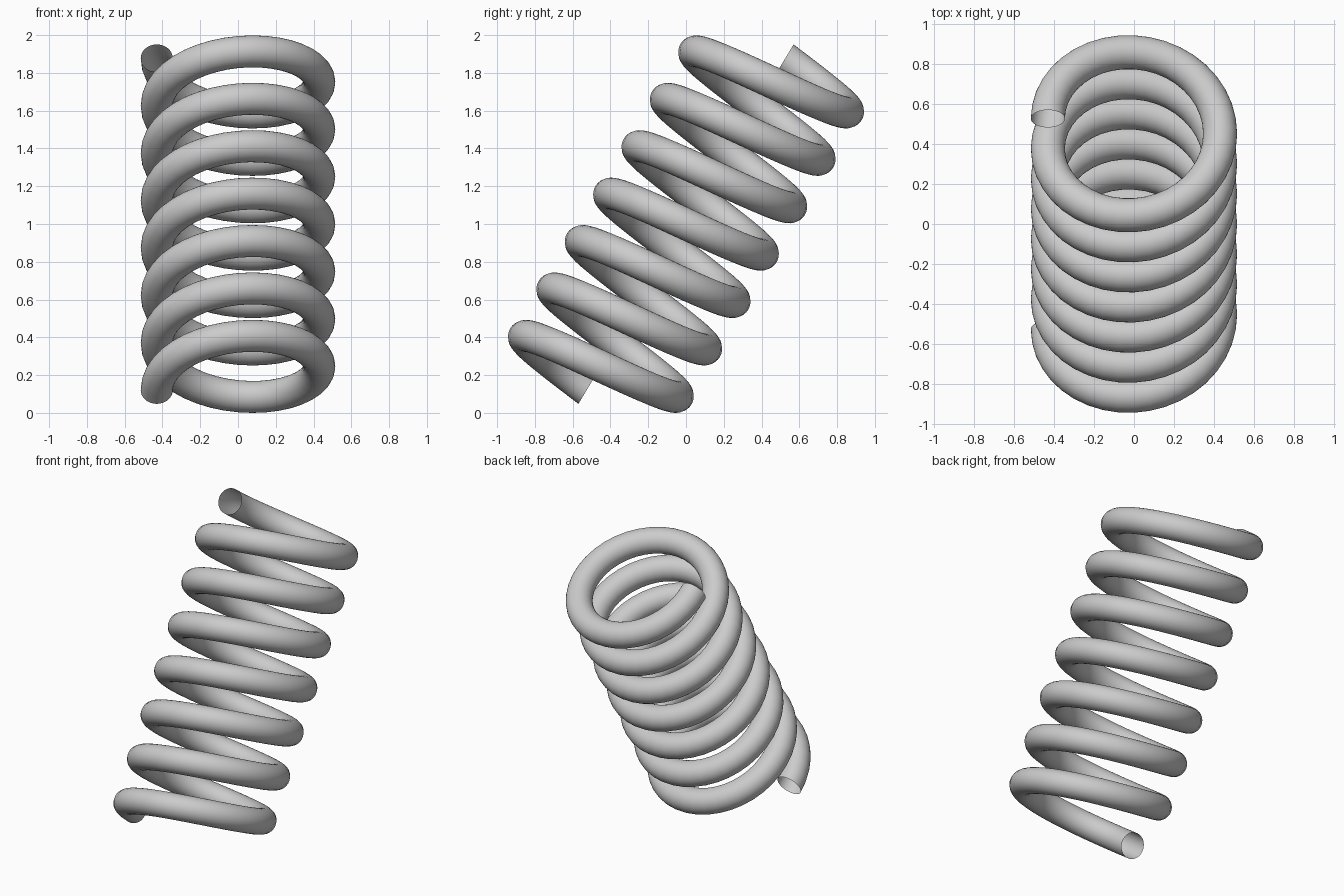
import bpy, bmesh
from math import sin, cos, pi, radians
from mathutils import Vector, Matrix

if "Cube" in bpy.data.objects:
    bpy.data.objects.remove(bpy.data.objects["Cube"])

COIL_R, WIRE_R = 0.43, 0.085
PITCH, TURNS = 0.2925, 7
STEPS, SIDES = 40, 32          # steps per turn, sides of the wire
TILT = radians(30.9)

bm = bmesh.new()


def wire_ring(turn):
    """Circle of wire in the radial plane at the given turn."""
    a = pi + 2 * pi * turn
    ring = []
    for j in range(SIDES):
        b = 2 * pi * j / SIDES
        rad = COIL_R + WIRE_R * cos(b)
        z = (turn - TURNS / 2) * PITCH + WIRE_R * sin(b)
        ring.append(bm.verts.new((rad * cos(a), rad * sin(a), z)))
    return ring


# open-ended coil swept around the axis
rings = [wire_ring(i / STEPS) for i in range(TURNS * STEPS + 1)]
for r0, r1 in zip(rings, rings[1:]):
    for j in range(SIDES):
        k = (j + 1) % SIDES
        bm.faces.new((r0[j], r1[j], r1[k], r0[k]))

# lean the coil towards the back and rest it on the floor
bm.transform(Matrix.Rotation(-TILT, 4, 'X'))
low = min(v.co.z for v in bm.verts)
bmesh.ops.translate(bm, verts=bm.verts, vec=Vector((0, 0, -low)))
bmesh.ops.recalc_face_normals(bm, faces=bm.faces)
for f in bm.faces:
    f.smooth = True

mesh = bpy.data.meshes.new("coil_spring")
bm.to_mesh(mesh)
bm.free()
spring = bpy.data.objects.new("coil_spring", mesh)
bpy.context.collection.objects.link(spring)
